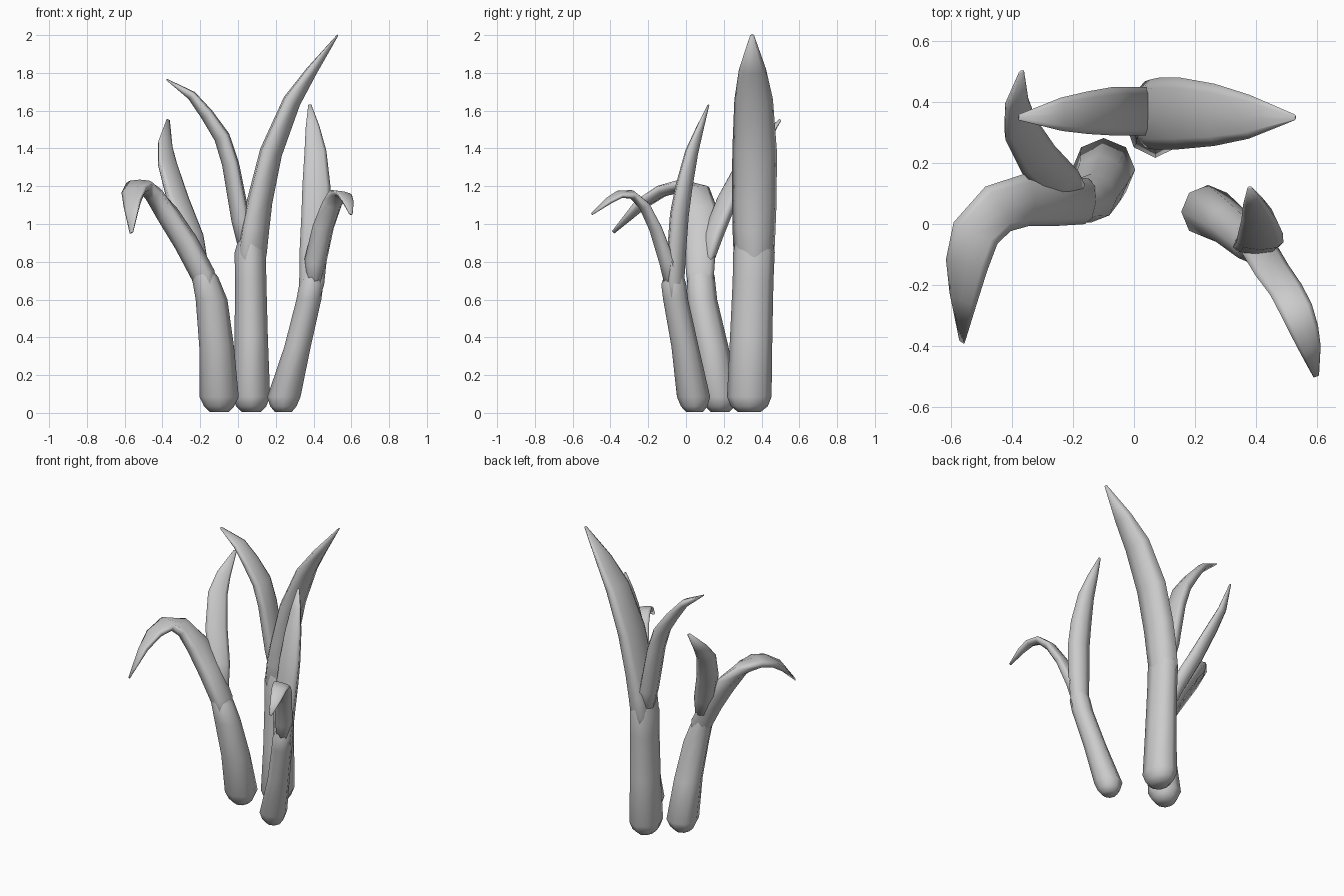
import bpy, bmesh, math
from mathutils import Vector


def finish(name, rings):
    """Skin a list of equal-sized vertex rings into a closed smooth object."""
    bm = bmesh.new()
    vs = [[bm.verts.new(p) for p in r] for r in rings]
    n = len(vs[0])
    for a, b in zip(vs, vs[1:]):
        for i in range(n):
            j = (i + 1) % n
            bm.faces.new((a[i], a[j], b[j], b[i]))
    bm.faces.new(vs[0][::-1])
    bm.faces.new(vs[-1])
    bmesh.ops.recalc_face_normals(bm, faces=bm.faces)
    me = bpy.data.meshes.new(name)
    bm.to_mesh(me)
    bm.free()
    ob = bpy.data.objects.new(name, me)
    bpy.context.collection.objects.link(ob)
    bpy.ops.object.select_all(action='DESELECT')
    ob.select_set(True)
    bpy.context.view_layer.objects.active = ob
    bpy.ops.object.shade_smooth_by_angle(angle=math.radians(110))


def stem(name, rows):
    """Octagonal stalk; rows are (x, y, z, rx, ry)."""
    finish(name, [[(x + rx * math.cos(i * math.pi / 4),
                    y + ry * math.sin(i * math.pi / 4), z)
                   for i in range(8)] for x, y, z, rx, ry in rows])


def leaf(name, inside, inside_tip, rows, bulge=0.25):
    """Solid leaf, round outside and flatter inside; rows are (x, y, z, half width, depth).
    inside / inside_tip: direction the inner face looks at the base and at the tip."""
    pts = [Vector(r[:3]) for r in rows]
    rings = []
    for i, (p, r) in enumerate(zip(pts, rows)):
        ref = Vector(inside).lerp(Vector(inside_tip), i / (len(rows) - 1))
        t = (pts[min(i + 1, len(pts) - 1)] - pts[max(i - 1, 0)]).normalized()
        nrm = (ref - t * ref.dot(t)).normalized()
        side = t.cross(nrm)
        w, d = r[3:]
        ring = []
        for j in range(8):
            a = j * math.pi / 4
            s = math.sin(a) * (1 - bulge if j < 5 else bulge)
            ring.append(p + side * w * math.cos(a) + nrm * d * (.5 - bulge - s))
        rings.append(ring)
    finish(name, rings)


# Tall back plant
stem("back_stem", [
    (.07, .335, .005, .05, .06), (.07, .335, .035, .08, .098), (.07, .335, .085, .1, .118),
    (.07, .345, .4, .088, .112), (.067, .355, .7, .083, .108),
    (.065, .36, .85, .083, .11), (.075, .36, 1.0, .05, .08), (.09, .36, 1.12, .01, .02)])
leaf("back_leaf_tall", (-1, 0, .4), (-1, 0, .4), [
    (.07, .36, .7, .06, .09), (.074, .36, .84, .108, .155), (.09, .36, .97, .114, .15),
    (.115, .362, 1.12, .118, .135), (.175, .363, 1.38, .118, .12), (.285, .358, 1.65, .102, .095),
    (.39, .352, 1.81, .072, .06), (.528, .35, 2.0, .01, .008)])
leaf("back_leaf_short", (1, 0, .8), (1, 0, .8), [
    (.06, .365, .78, .05, .07), (.015, .37, 1.02, .08, .1), (-.04, .37, 1.32, .08, .09),
    (-.085, .37, 1.46, .08, .085), (-.165, .365, 1.58, .07, .07),
    (-.245, .36, 1.68, .055, .05), (-.378, .35, 1.765, .01, .008)])

# Left plant, leaning outward
stem("left_stem", [
    (-.1, .18, .005, .05, .05), (-.1, .18, .035, .08, .08), (-.1, .178, .085, .104, .104),
    (-.113, .135, .35, .092, .09), (-.14, .085, .6, .084, .08),
    (-.175, .078, .72, .07, .074), (-.24, .08, .85, .03, .04), (-.28, .08, .92, .01, .01)])
leaf("left_leaf_drooping", (1, -.1, .5), (-.6, .05, 1), [
    (-.145, .08, .58, .05, .08), (-.185, .077, .73, .075, .13), (-.275, .08, .9, .084, .13),
    (-.375, .08, 1.055, .087, .12), (-.46, .045, 1.165, .085, .09),
    (-.52, -.03, 1.2, .08, .07), (-.545, -.13, 1.17, .072, .055),
    (-.555, -.24, 1.1, .052, .045), (-.563, -.385, .955, .012, .01)])
leaf("left_leaf_upright", (.6, -.7, .5), (.6, -.7, .5), [
    (-.175, .085, .7, .03, .05), (-.245, .145, .93, .066, .088), (-.325, .225, 1.13, .07, .08),
    (-.38, .32, 1.32, .062, .06), (-.39, .4, 1.42, .045, .045), (-.37, .5, 1.552, .01, .008)])

# Right plant, smallest
stem("right_stem", [
    (.24, .045, .005, .045, .045), (.24, .043, .035, .07, .07), (.243, .04, .085, .088, .088),
    (.315, -.005, .35, .07, .072), (.375, -.055, .6, .066, .066),
    (.388, -.065, .68, .064, .066), (.4, -.06, .8, .03, .03), (.405, -.055, .88, .01, .01)])
leaf("right_leaf_upright", (0, -1, .2), (0, -1, .2), [
    (.385, -.06, .58, .04, .06), (.39, -.055, .68, .066, .09), (.4, -.05, .85, .074, .1),
    (.413, -.035, 1.05, .077, .1), (.415, -.01, 1.2, .074, .09), (.41, .03, 1.38, .058, .07),
    (.395, .075, 1.51, .037, .04), (.38, .12, 1.632, .008, .008)])
leaf("right_leaf_drooping", (.05, .4, 1), (.05, .4, 1), [
    (.39, -.07, .6, .03, .05), (.413, -.1, .8, .06, .085), (.455, -.165, .98, .058, .065),
    (.5, -.225, 1.1, .055, .055), (.532, -.285, 1.155, .055, .045),
    (.558, -.35, 1.155, .048, .035), (.577, -.41, 1.12, .036, .03), (.597, -.498, 1.052, .01, .01)])
